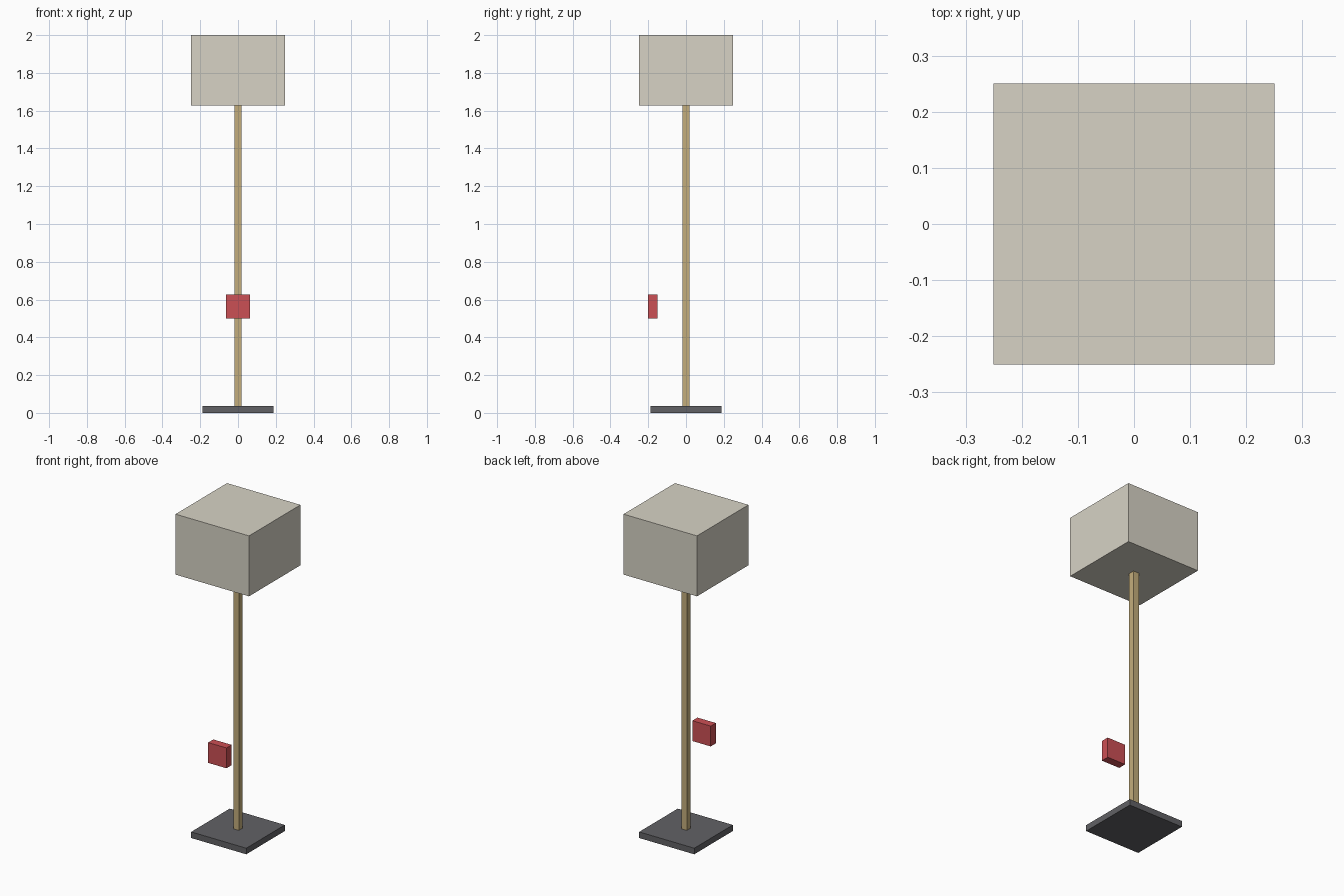
import bpy

if "Cube" in bpy.data.objects:
    bpy.data.objects.remove(bpy.data.objects["Cube"])


def material(name, color):
    mat = bpy.data.materials.new(name)
    mat.diffuse_color = (*color, 1)
    mat.use_nodes = True
    mat.node_tree.nodes["Principled BSDF"].inputs["Base Color"].default_value = mat.diffuse_color
    return mat


def box(name, size, center, mat):
    bpy.ops.mesh.primitive_cube_add(size=1, location=center)
    obj = bpy.context.object
    obj.name = name
    obj.scale = size
    bpy.ops.object.transform_apply(location=False, rotation=False, scale=True)
    obj.data.materials.append(mat)
    return obj


BASE_TOP = 0.0375
SHADE_BOTTOM = 1.628

# Square floor plate
box("base", (0.375, 0.375, BASE_TOP), (0, 0, BASE_TOP / 2),
    material("dark_metal", (0.12, 0.12, 0.13)))

# Slim square pole between plate and shade
box("pole", (0.0375, 0.0375, SHADE_BOTTOM - BASE_TOP),
    (0, 0, (SHADE_BOTTOM + BASE_TOP) / 2),
    material("brass", (0.55, 0.42, 0.2)))

# Closed box shade
box("shade", (0.5, 0.5, 2 - SHADE_BOTTOM), (0, 0, (2 + SHADE_BOTTOM) / 2),
    material("linen", (0.68, 0.65, 0.56)))

# Red switch floating in front of the pole
box("switch", (0.125, 0.05, 0.125), (0, -0.176, 0.5635),
    material("red", (0.6, 0.08, 0.09)))
